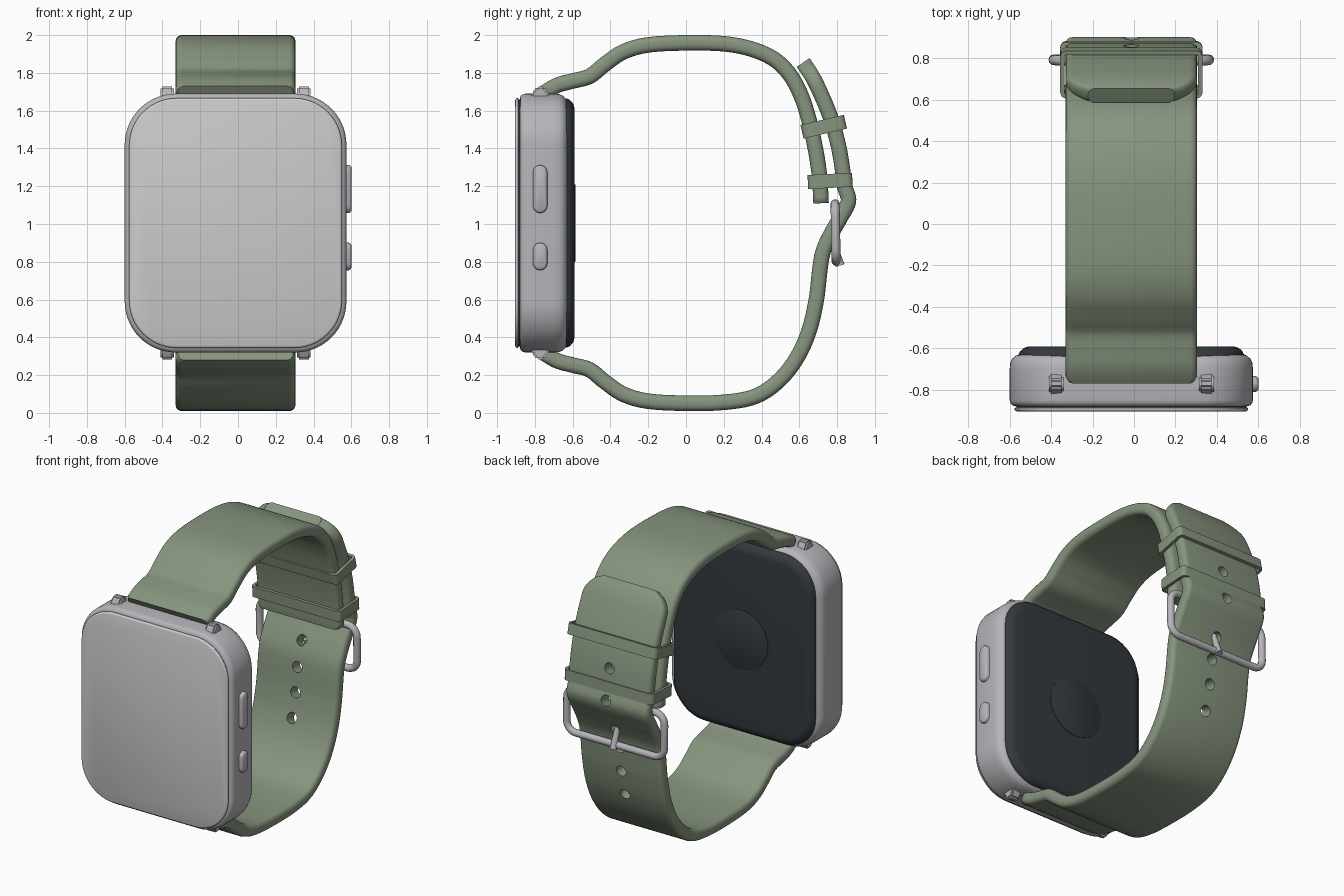
import bpy, bmesh, math
from mathutils import Matrix, Vector

if "Cube" in bpy.data.objects:
    bpy.data.objects.remove(bpy.data.objects["Cube"])

CX, CZ = -0.013, 1.005      # middle of the watch


def material(name, rgb, rough=0.5):
    m = bpy.data.materials.new(name)
    m.use_nodes = True
    m.diffuse_color = (*rgb, 1)
    node = m.node_tree.nodes["Principled BSDF"]
    node.inputs["Base Color"].default_value = (*rgb, 1)
    node.inputs["Roughness"].default_value = rough
    return m


GREEN = material("sage green", (0.24, 0.30, 0.21))
METAL = material("silver grey", (0.47, 0.46, 0.49))
GLASS = material("light grey", (0.60, 0.60, 0.60))
DARK = material("charcoal", (0.033, 0.041, 0.048))


def smooth(ob, angle=40):
    bpy.ops.object.select_all(action='DESELECT')
    ob.select_set(True)
    bpy.context.view_layer.objects.active = ob
    bpy.ops.object.shade_smooth_by_angle(angle=math.radians(angle))


def finish(bm, name, mat, matrix=Matrix()):
    bm.transform(matrix)
    bmesh.ops.recalc_face_normals(bm, faces=bm.faces)
    me = bpy.data.meshes.new(name)
    bm.to_mesh(me)
    bm.free()
    me.materials.append(mat)
    ob = bpy.data.objects.new(name, me)
    bpy.context.collection.objects.link(ob)
    smooth(ob)
    return ob


def rounded_rect(hu, hv, r, n=6):
    pts = []
    for k, (su, sv) in enumerate([(1, 1), (-1, 1), (-1, -1), (1, -1)]):
        for i in range(n + 1):
            a = math.pi / 2 * (k + i / n)
            pts.append((su * (hu - r) + r * math.cos(a), sv * (hv - r) + r * math.sin(a)))
    return pts


def skin(bm, rings, closed=False):
    """Join rings of points with quads; cap the ends unless the loop is closed."""
    loops = [[bm.verts.new(p) for p in ring] for ring in rings]
    pairs = list(zip(loops, loops[1:])) + ([(loops[-1], loops[0])] if closed else [])
    for a, b in pairs:
        for i in range(len(a)):
            j = (i + 1) % len(a)
            bm.faces.new((a[i], a[j], b[j], b[i]))
    if not closed:
        bm.faces.new(loops[0])
        bm.faces.new(loops[-1])


def loft(name, mat, hu, hv, r, steps, matrix, closed=False, n=6):
    """Stack of rounded rectangles; steps are (inset, height)."""
    bm = bmesh.new()
    skin(bm, [[(u, v, w) for u, v in rounded_rect(hu - s, hv - s, max(r - s, 0.004), n)]
              for s, w in steps], closed)
    return finish(bm, name, mat, matrix)


# Case, glass and back: local height points to the front
face_on = Matrix.Translation((CX, 0, CZ)) @ Matrix.Rotation(math.pi / 2, 4, 'X')
loft("case", METAL, 0.587, 0.685, 0.27,
     [(0.08, 0.625), (0.05, 0.628), (0.03, 0.635), (0.012, 0.65), (0.003, 0.67), (0, 0.70),
      (0, 0.85), (0.004, 0.865), (0.014, 0.876), (0.03, 0.88)], face_on, n=14)
loft("glass_seam", DARK, 0.555, 0.653, 0.24, [(0, 0.87), (0, 0.892)], face_on, n=14)
loft("glass", GLASS, 0.563, 0.661, 0.25,
     [(0.004, 0.886), (0, 0.889), (0, 0.896), (0.004, 0.902), (0.012, 0.905)], face_on, n=14)
loft("back_cover", DARK, 0.545, 0.66, 0.24,
     [(0, 0.65), (0, 0.632), (0.008, 0.615), (0.025, 0.599), (0.045, 0.592), (0.06, 0.59)],
     face_on, n=14)
loft("sensor", DARK, 0.205, 0.205, 0.205, [(0, 0.60), (0, 0.587), (0.004, 0.585)],
     face_on, n=12)

# Side buttons: local height points to +x
for name, z, length in (("upper_button", 1.185, 0.127), ("lower_button", 0.828, 0.073)):
    m = Matrix.Translation((0, -0.772, z)) @ Matrix.Rotation(math.pi / 2, 4, 'Y')
    loft(name, METAL, length, 0.038, 0.038,
         [(0, 0.55), (0, 0.588), (0.004, 0.595), (0.012, 0.6)], m)

# Lugs at the four corners of the strap joints
for sx, side in ((-1, "right"), (1, "left")):
    for sz, end in ((1, "upper"), (-1, "lower")):
        bm = bmesh.new()
        profile = [(-0.83, 0.64), (-0.815, 0.69), (-0.79, 0.722), (-0.75, 0.722), (-0.715, 0.66)]
        skin(bm, [[(CX + sx * 0.362 + dx, y, CZ + sz * h) for y, h in profile]
                  for dx in (-0.036, 0.036)])
        bmesh.ops.bevel(bm, geom=bm.edges[:], offset=0.01, segments=2, affect='EDGES')
        finish(bm, f"{end}_{side}_lug", METAL)


def spline(pts, steps=8):
    """Smooth path through the points."""
    P = [Vector(p) for p in pts]
    P = [2 * P[0] - P[1]] + P + [2 * P[-1] - P[-2]]
    out = []
    for a, b, c, d in zip(P, P[1:], P[2:], P[3:]):
        for i in range(steps):
            t = i / steps
            out.append(0.5 * (2 * b + (c - a) * t + (2 * a - 5 * b + 4 * c - d) * t * t
                              + (3 * b - a - 3 * c + d) * t ** 3))
    return out + [P[-2]]


def corner(d, r):
    """Inset of a round corner at distance d from the end."""
    return r - math.sqrt(r * r - (r - d) ** 2) if d < r else 0


def strap(name, path, tip_radius):
    along = [0]
    for a, b in zip(path, path[1:]):
        along.append(along[-1] + (b - a).length)
    rings = []
    for i, p in enumerate(path):
        t = (path[min(i + 1, len(path) - 1)] - path[max(i - 1, 0)]).normalized()
        d = max(along[-1] - along[i], tip_radius * 0.04)
        w = 0.317 - corner(d, tip_radius) - corner(max(along[i], 0.005), 0.03)
        rings.append([(CX + u, p.x - t.y * v, p.y + t.x * v)
                      for u, v in rounded_rect(w, 0.041, 0.032, 4)])
    bm = bmesh.new()
    skin(bm, rings)
    return finish(bm, name, GREEN)


# Straps: the shared bend by the case, then each one's own run, as (y, z)
bend = [(-0.75, 1.695), (-0.68, 1.735), (-0.6, 1.757), (-0.51, 1.782), (-0.43, 1.845),
        (-0.33, 1.912), (-0.2, 1.948), (0, 1.959), (0.2, 1.954)]
upper = spline(bend + [(0.35, 1.925), (0.47, 1.87), (0.55, 1.79), (0.605, 1.69), (0.64, 1.59),
                       (0.668, 1.48), (0.692, 1.36), (0.708, 1.24), (0.715, 1.11)])
lower = spline([(y, 2.01 - z) for y, z in bend]
               + [(0.36, 0.085), (0.48, 0.16), (0.58, 0.28), (0.65, 0.43), (0.69, 0.6),
                  (0.71, 0.77), (0.728, 0.86), (0.767, 0.945), (0.815, 1.03), (0.86, 1.12),
                  (0.84, 1.2), (0.827, 1.3), (0.81, 1.4), (0.785, 1.5), (0.752, 1.6),
                  (0.695, 1.73), (0.66, 1.795), (0.62, 1.855)])
strap("upper_strap", upper, 0.02)
lower_strap = strap("lower_strap", lower, 0.15)

# Round holes cut square through the lower strap
bm = bmesh.new()
for z in (0.44, 0.61, 0.765, 0.92, 1.14, 1.35):
    i = min((k for k, p in enumerate(lower) if p.x > 0.4), key=lambda k: abs(lower[k].y - z))
    t = lower[i + 1] - lower[i - 1]
    turn = Vector((0, -t.y, t.x)).to_track_quat('Z', 'X').to_matrix().to_4x4()
    bmesh.ops.create_cone(bm, cap_ends=True, segments=24, radius1=0.037, radius2=0.037,
                          depth=0.16,
                          matrix=Matrix.Translation((CX, lower[i].x, lower[i].y)) @ turn)
cutter = finish(bm, "hole_cutter", GREEN)
cutter.hide_render = True
cut = lower_strap.modifiers.new("holes", 'BOOLEAN')
cut.operation, cut.solver, cut.object = 'DIFFERENCE', 'EXACT', cutter
bpy.context.view_layer.objects.active = lower_strap
bpy.ops.object.modifier_apply(modifier=cut.name)
bpy.data.objects.remove(cutter)
smooth(lower_strap)

# Keeper loops round both strap ends
for name, y, z, tilt in (("lower_keeper", 0.763, 1.228, 3), ("upper_keeper", 0.729, 1.515, 13)):
    m = Matrix.Translation((CX, y, z)) @ Matrix.Rotation(math.radians(tilt), 4, 'X')
    loft(name, GREEN, 0.343, 0.118, 0.03,
         [(0, -0.037), (0, 0.037), (0.02, 0.037), (0.02, -0.037)], m, closed=True)

# Buckle frame: a round tube along a rounded rectangle
bm = bmesh.new()
centre_line, inner = rounded_rect(0.375, 0.152, 0.07), rounded_rect(0.351, 0.128, 0.046)
rings = []
for (u, v), (iu, iv) in zip(centre_line, inner):
    circle = [math.tau * k / 12 for k in range(12)]
    rings.append([(u + (iu - u) * math.cos(a), 0.024 * math.sin(a), v + (iv - v) * math.cos(a))
                  for a in circle])
skin(bm, rings, closed=True)
finish(bm, "buckle_frame", METAL,
       Matrix.Translation((CX, 0.792, 0.955)) @ Matrix.Rotation(math.radians(1), 4, 'X'))

# Prong from the lower bar into a strap hole
bm = bmesh.new()
foot, head = Vector((CX, 0.816, 0.78)), Vector((CX, 0.765, 0.935))
turn = (head - foot).to_track_quat('Z', 'X').to_matrix().to_4x4()
bmesh.ops.create_cone(bm, cap_ends=True, segments=12, radius1=0.024, radius2=0.016,
                      depth=(head - foot).length,
                      matrix=Matrix.Translation((foot + head) / 2) @ turn)
finish(bm, "buckle_prong", METAL)
